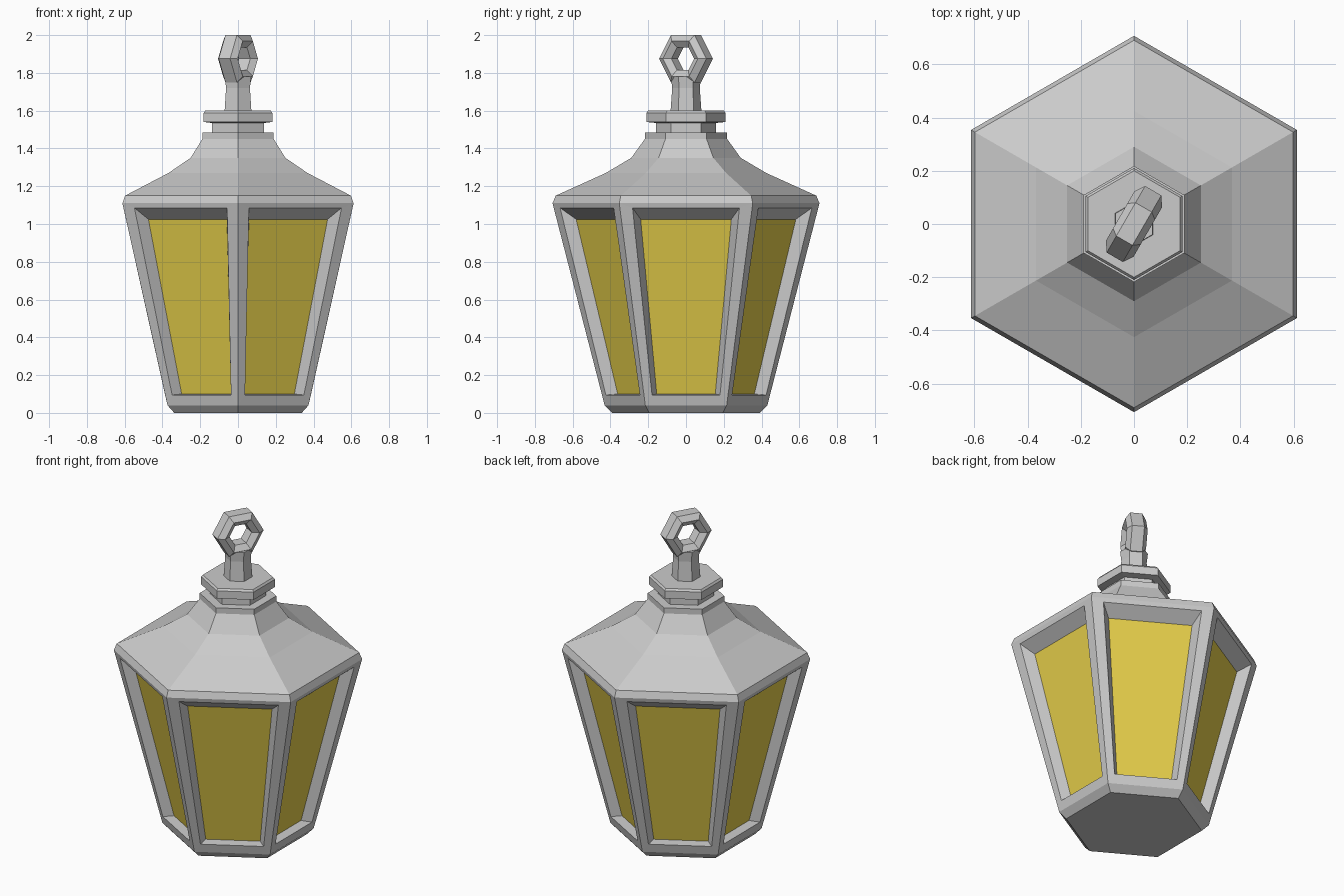
import bpy, bmesh
from math import sin, cos, pi, radians
from mathutils import Vector

if "Cube" in bpy.data.objects:
    bpy.data.objects.remove(bpy.data.objects["Cube"])


def finish(name, bm, material=None, recalc=True):
    bmesh.ops.remove_doubles(bm, verts=bm.verts, dist=1e-5)
    if recalc:
        bmesh.ops.recalc_face_normals(bm, faces=bm.faces)
    mesh = bpy.data.meshes.new(name)
    bm.to_mesh(mesh)
    bm.free()
    ob = bpy.data.objects.new(name, mesh)
    bpy.context.collection.objects.link(ob)
    if material:
        mesh.materials.append(material)
    return ob


def hex_loft(name, profile):
    """Closed six-sided solid from (corner radius, z) pairs."""
    bm = bmesh.new()
    rings = [[bm.verts.new((r * cos(pi / 2 + k * pi / 3), r * sin(pi / 2 + k * pi / 3), z))
              for k in range(6)] for r, z in profile]
    for a, b in zip(rings, rings[1:]):
        for k in range(6):
            n = (k + 1) % 6
            bm.faces.new((a[k], a[n], b[n], b[k]))
    bm.faces.new(rings[0])
    bm.faces.new(rings[-1])
    return finish(name, bm)


def side_quad(k, rows):
    """Corners on side k from bottom and top (half width, distance out, z)."""
    n = Vector((cos(k * pi / 3), sin(k * pi / 3), 0))
    t = Vector((-n.y, n.x, 0))
    (wb, ab, zb), (wt, at, zt) = rows
    return [n * a + t * s + Vector((0, 0, z)) for s, a, z in
            ((-wb, ab, zb), (wb, ab, zb), (wt, at, zt), (-wt, at, zt))]


amber = bpy.data.materials.new("amber_glass")
amber.diffuse_color = (0.8, 0.63, 0.07, 1)
amber.use_nodes = True
amber.node_tree.nodes["Principled BSDF"].inputs["Base Color"].default_value = amber.diffuse_color

# Window frames and recessed glass panes
T = 3 ** -0.5
OUTER = ((0.373 * T, 0.373, 0.04), (0.612 * T, 0.612, 1.11))
OPENING = ((0.18, 0.386, 0.095), (0.283, 0.606, 1.085))
PANE = ((0.155, 0.328, 0.1), (0.24, 0.533, 1.025))
frame, glass = bmesh.new(), bmesh.new()
for k in range(6):
    loops = [side_quad(k, r) for r in (OUTER, OPENING, PANE)]
    for a, b in zip(loops, loops[1:]):
        for i in range(4):
            j = (i + 1) % 4
            frame.faces.new([frame.verts.new(p) for p in (a[i], a[j], b[j], b[i])])
    glass.faces.new([glass.verts.new(p) for p in loops[2]])
finish("window_frame", frame, recalc=False)
finish("glass_panes", glass, amber, recalc=False)

# Base, roof, collar and stem
hex_loft("base", [(0.39, 0), (0.373 * 2 * T, 0.04)])
hex_loft("roof", [(0.612 * 2 * T, 1.11), (0.69, 1.15), (0.425, 1.27), (0.29, 1.35),
                  (0.218, 1.45), (0.218, 1.485)])
hex_loft("collar", [(0.16, 1.48), (0.16, 1.535), (0.21, 1.54), (0.21, 1.588), (0.2, 1.6)])
hex_loft("stem", [(0.082, 1.595), (0.073, 1.72), (0.08, 1.78)])

# Hanging ring: hexagonal section swept round a hexagon
bm = bmesh.new()
u = Vector((cos(radians(60)), sin(radians(60)), 0))
w = Vector((u.y, -u.x, 0))
section = [(0.125, -0.035), (0.125, 0.035), (0.093, 0.06),
           (0.06, 0.035), (0.06, -0.035), (0.093, -0.06)]
rings = []
for k in range(6):
    d = u * cos(k * pi / 3) + Vector((0, 0, sin(k * pi / 3)))
    rings.append([bm.verts.new(Vector((0, 0, 1.875)) + d * (r * 2 * T) + w * h)
                  for r, h in section])
for k in range(6):
    a, b = rings[k], rings[(k + 1) % 6]
    for i in range(6):
        j = (i + 1) % 6
        bm.faces.new((a[i], a[j], b[j], b[i]))
finish("hanging_ring", bm)
